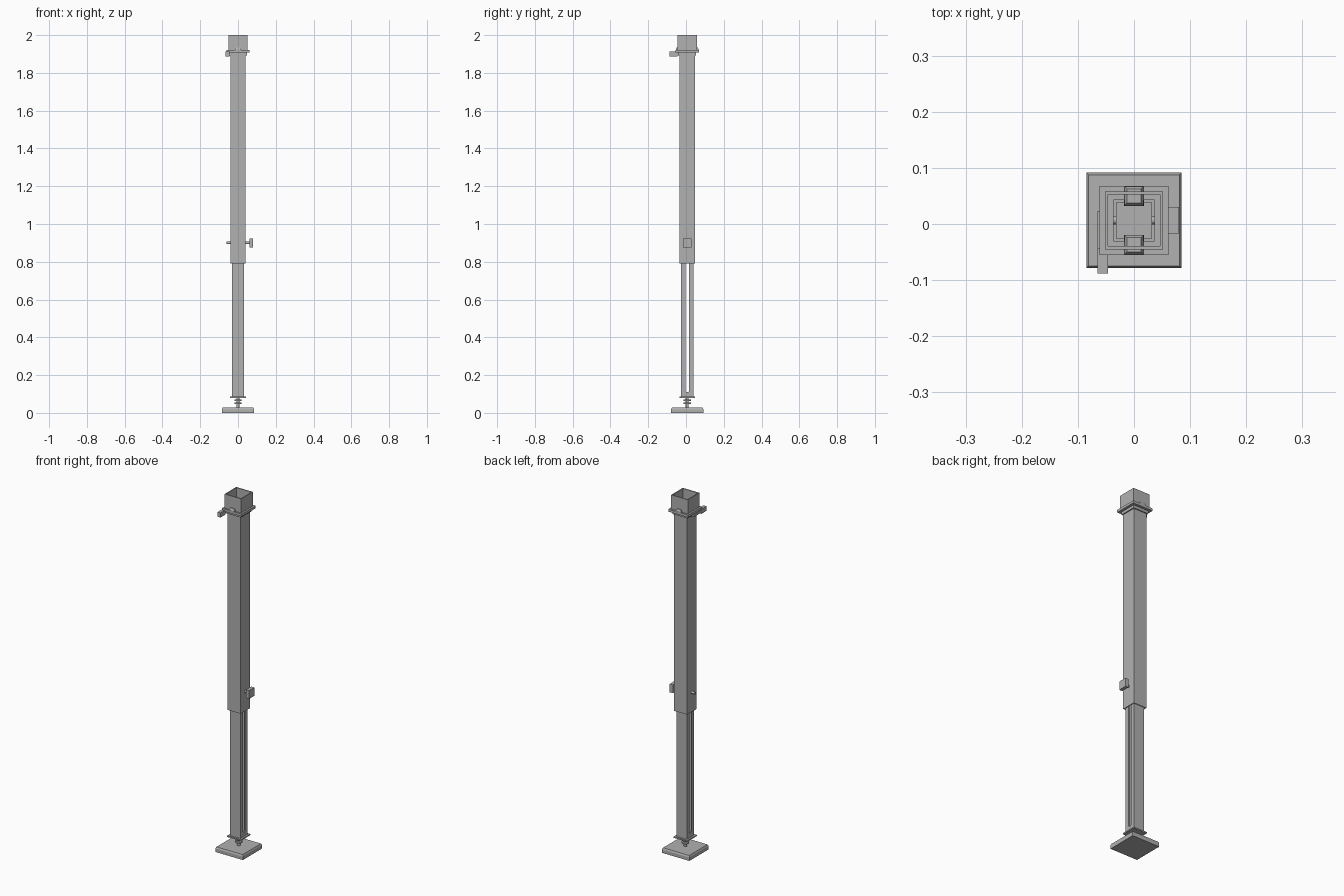
import bpy
import bmesh
import math
from mathutils import Matrix, Vector

cube = bpy.data.objects.get("Cube")
if cube:
    bpy.data.objects.remove(cube, do_unlink=True)

CY = 0.0065  # post axis in y

metal = bpy.data.materials.new("plain grey metal")
metal.use_nodes = True
grey = (0.44, 0.44, 0.44, 1)
metal.diffuse_color = grey
metal.node_tree.nodes["Principled BSDF"].inputs["Base Color"].default_value = grey


def finish(bm, name):
    bmesh.ops.recalc_face_normals(bm, faces=bm.faces)
    mesh = bpy.data.meshes.new(name)
    bm.to_mesh(mesh)
    bm.free()
    mesh.materials.append(metal)
    obj = bpy.data.objects.new(name, mesh)
    bpy.context.collection.objects.link(obj)
    return obj


def square_loft(name, profile, ring=False, centre=(0, CY)):
    """Loft squares given as (half width, z); ring=True joins last to first."""
    bm = bmesh.new()
    corners = ((-1, -1), (1, -1), (1, 1), (-1, 1))
    rings = [[bm.verts.new((centre[0] + sx * h, centre[1] + sy * h, z))
              for sx, sy in corners] for h, z in profile]
    pairs = list(zip(rings, rings[1:]))
    if ring:
        pairs.append((rings[-1], rings[0]))
    else:
        bm.faces.new(rings[0])
        bm.faces.new(rings[-1])
    for a, b in pairs:
        for i in range(4):
            j = (i + 1) % 4
            bm.faces.new((a[i], a[j], b[j], b[i]))
    return finish(bm, name)


def square_tube(name, outer, inner, z0, z1):
    return square_loft(name, [(outer, z0), (outer, z1), (inner, z1), (inner, z0)], True)


def box(name, low, high):
    low, high = Vector(low), Vector(high)
    bm = bmesh.new()
    bmesh.ops.create_cube(bm, size=1)
    bmesh.ops.scale(bm, vec=high - low, verts=bm.verts)
    bmesh.ops.translate(bm, vec=(low + high) / 2, verts=bm.verts)
    return finish(bm, name)


def cylinder(name, radius, length, centre, along_x=False):
    bm = bmesh.new()
    turn = Matrix.Rotation(math.pi / 2, 4, "Y") if along_x else Matrix()
    bmesh.ops.create_cone(bm, cap_ends=True, segments=20, radius1=radius, radius2=radius,
                          depth=length, matrix=Matrix.Translation(centre) @ turn)
    obj = finish(bm, name)
    bpy.ops.object.select_all(action="DESELECT")
    obj.select_set(True)
    bpy.context.view_layer.objects.active = obj
    bpy.ops.object.shade_smooth_by_angle()
    return obj


# Foot with chamfered rim, levelling screw and its nuts
square_loft("base_plate", [(0.085, 0), (0.085, 0.019), (0.081, 0.028)])
cylinder("levelling_screw", 0.008, 0.06, (0, CY, 0.055))
for i, z in enumerate((0.05, 0.066)):
    cylinder(f"screw_nut_{i + 1}", 0.019, 0.008, (0, CY, z))

# Inner post with a long rounded slot through both sides
square_loft("inner_post_end_plate", [(0.042, 0.079), (0.042, 0.086)])
inner = square_tube("inner_post", 0.032, 0.027, 0.086, 0.98)
bm = bmesh.new()
outline = []
for i in range(18):
    a = math.pi * (i % 9) / 8 + (math.pi if i >= 9 else 0)
    outline.append(bm.verts.new((-0.05, CY + 0.01 * math.cos(a),
                                 (0.94 if i < 9 else 0.12) + 0.01 * math.sin(a))))
face = bm.faces.new(outline)
new = bmesh.ops.extrude_face_region(bm, geom=[face])["geom"]
bmesh.ops.translate(bm, vec=(0.1, 0, 0),
                    verts=[v for v in new if isinstance(v, bmesh.types.BMVert)])
cutter = finish(bm, "slot_cutter")
cutter.hide_render = True
cut = inner.modifiers.new("slot", "BOOLEAN")
cut.operation = "DIFFERENCE"
cut.solver = "EXACT"
cut.object = cutter
bpy.context.view_layer.objects.active = inner
bpy.ops.object.modifier_apply(modifier="slot")
bpy.data.objects.remove(cutter, do_unlink=True)
square_loft("inner_post_cap", [(0.032, 0.98), (0.032, 0.985)])

# Outer sleeve
square_tube("outer_sleeve", 0.0405, 0.0365, 0.79, 1.915)

# Locking pin through the sleeve with a square handle
cylinder("locking_pin", 0.007, 0.125, (0.0005, CY, 0.9), True)
box("pin_handle", (0.061, CY - 0.0235, 0.8765), (0.08, CY + 0.0235, 0.9235))

# Collar, flange and open head
square_tube("collar", 0.047, 0.0365, 1.892, 1.907)
square_tube("flange", 0.0615, 0.0365, 1.907, 1.921)
square_tube("head", 0.0515, 0.046, 1.921, 2.0)

# Bosses straddling the front and back head walls
for side, name in ((-1, "front_boss"), (1, "back_boss")):
    square_loft(name, [(0.0175, 1.92), (0.0165, 1.927), (0.0125, 1.934)],
                centre=(0, CY + side * 0.0435))

# Release lever under the flange
box("lever_arm", (-0.065, -0.05, 1.893), (-0.046, 0.023, 1.907))
box("lever_grip", (-0.065, -0.088, 1.886), (-0.046, -0.044, 1.912))
